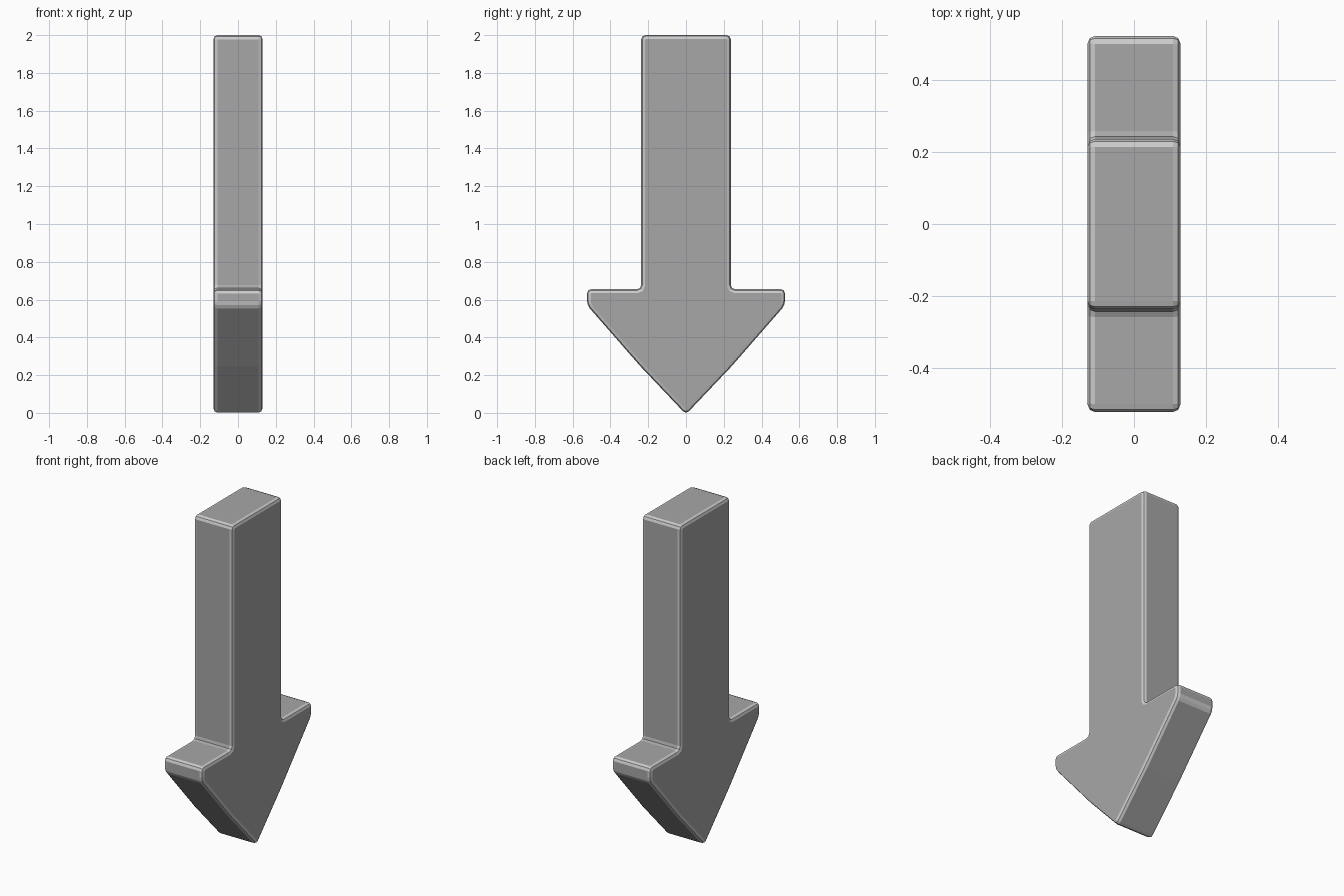
import bpy, bmesh
from mathutils import Vector

if "Cube" in bpy.data.objects:
    bpy.data.objects.remove(bpy.data.objects["Cube"])

HALF_THICK = 0.129
CORNER = 0.022
RIM = 0.02

# Right half of the arrow outline (y, z), from the tip up to the shaft top
half = [(0.24, 0.245), (0.524, 0.57), (0.524, 0.655), (0.237, 0.655), (0.237, 2.0)]
outline = [Vector((0.0, -0.008))]
outline += [Vector(p) for p in half] + [Vector((-y, z)) for y, z in reversed(half)]

# Round every real corner with two segments; the slight kink stays plain
rounded = []
for i, p in enumerate(outline):
    a = (outline[i - 1] - p).normalized()
    b = (outline[(i + 1) % len(outline)] - p).normalized()
    if a.dot(b) < -0.95:
        rounded.append(p)
        continue
    start, end = p + a * CORNER, p + b * CORNER
    rounded += [start, ((start + end) / 2).lerp(p, 0.42), end]

# Extrude the outline through the thickness
bm = bmesh.new()
face = bm.faces.new([bm.verts.new((-HALF_THICK, y, z)) for y, z in rounded])
ext = bmesh.ops.extrude_face_region(bm, geom=[face], use_keep_orig=True)
moved = [v for v in ext["geom"] if isinstance(v, bmesh.types.BMVert)]
bmesh.ops.translate(bm, verts=moved, vec=(2 * HALF_THICK, 0, 0))
bmesh.ops.recalc_face_normals(bm, faces=bm.faces)

# Convex rounded corners take the lighter edge colour, inner fillets do not
for f in bm.faces:
    c = f.calc_center_median()
    inner = abs(c.y) < 0.3 and 0.6 < c.z < 0.7
    if f.calc_area() < 0.03 * 2 * HALF_THICK and not inner:
        f.material_index = 1

# Bevel the rims of both flat sides
rim = [e for e in bm.edges if abs(e.verts[0].co.x - e.verts[1].co.x) < 1e-5]
bmesh.ops.bevel(bm, geom=rim, offset=RIM, segments=2, profile=0.5,
                affect="EDGES", material=1, clamp_overlap=False)
bmesh.ops.recalc_face_normals(bm, faces=bm.faces)

mesh = bpy.data.meshes.new("down_arrow")
bm.to_mesh(mesh)
bm.free()
arrow = bpy.data.objects.new("down_arrow", mesh)
bpy.context.collection.objects.link(arrow)

# Dark grey body, lighter worn edges
for name, grey in (("dark_grey", 0.39), ("edge_grey", 0.8)):
    mat = bpy.data.materials.new(name)
    mat.diffuse_color = (grey, grey, grey, 1)
    mat.use_nodes = True
    mat.node_tree.nodes["Principled BSDF"].inputs["Base Color"].default_value = mat.diffuse_color
    mesh.materials.append(mat)
